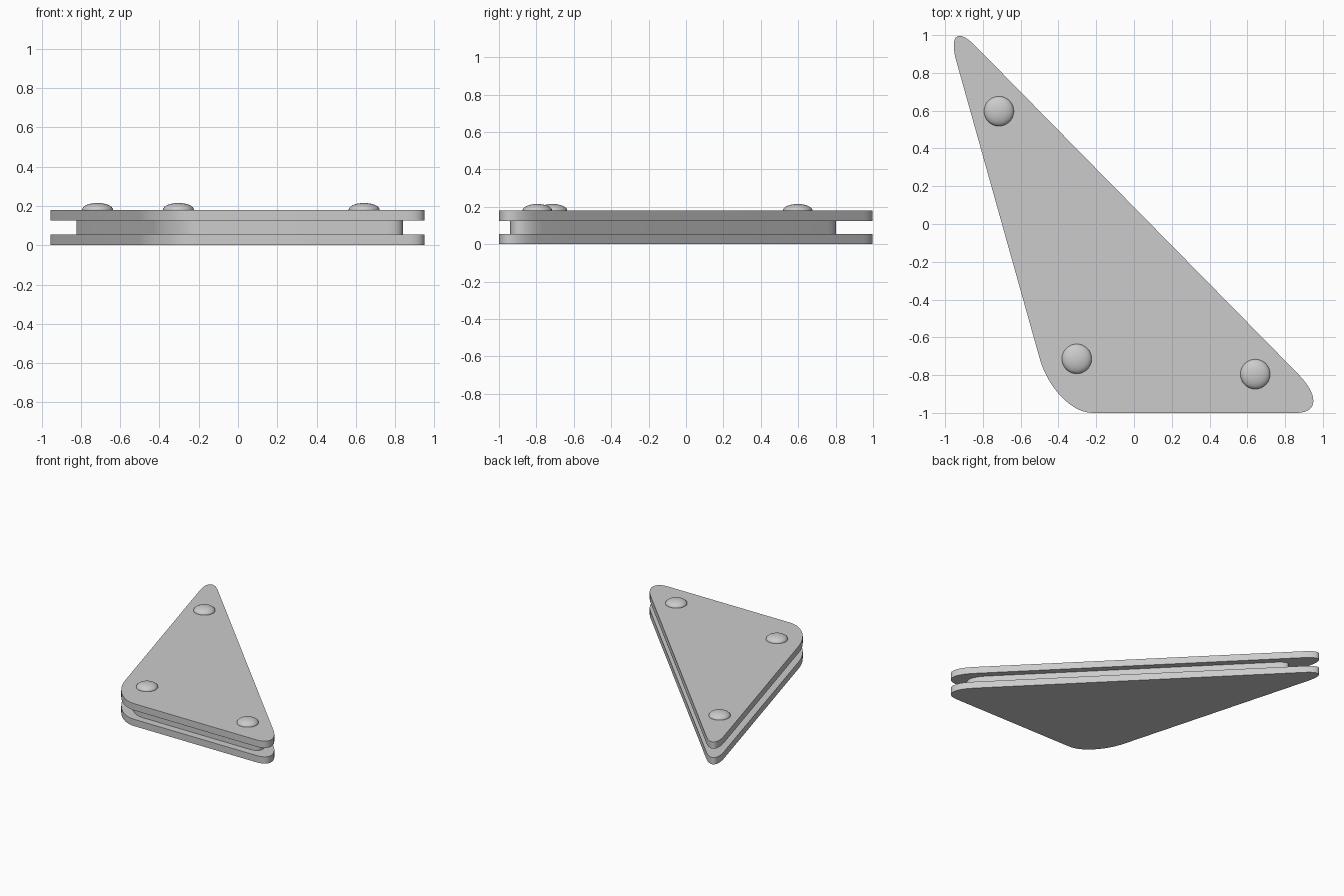
import bpy, bmesh, math
from mathutils import Vector

if "Cube" in bpy.data.objects:
    bpy.data.objects.remove(bpy.data.objects["Cube"])

# Sharp corner, where the rounding starts and where it ends (counter-clockwise)
CORNERS = [
    ((-0.419, -1.0), (-0.50, -0.71), (-0.22, -1.0)),
    ((1.07, -1.0), (0.86, -1.0), (0.87, -0.795)),
    ((-1.0115, 1.117), (-0.84, 0.943), (-0.94, 0.86)),
]
STEPS = 14


def outline():
    pts = []
    for corner, start, end in CORNERS:
        c, a, d = Vector(corner), Vector(start), Vector(end)
        p, q = a.lerp(c, 0.55), d.lerp(c, 0.55)
        for i in range(STEPS + 1):
            t = i / STEPS
            s = 1 - t
            pts.append(a * s**3 + p * 3 * s * s * t + q * 3 * s * t * t + d * t**3)
    return pts


def finish(bm, name):
    bmesh.ops.recalc_face_normals(bm, faces=bm.faces)
    me = bpy.data.meshes.new(name)
    bm.to_mesh(me)
    bm.free()
    ob = bpy.data.objects.new(name, me)
    bpy.context.collection.objects.link(ob)
    bpy.ops.object.select_all(action='DESELECT')
    bpy.context.view_layer.objects.active = ob
    ob.select_set(True)
    bpy.ops.object.shade_smooth_by_angle(angle=math.radians(35))


def plate(name, z0, z1, scale=1.0, shift=(0, 0)):
    bm = bmesh.new()
    face = bm.faces.new([bm.verts.new((p.x * scale + shift[0], p.y * scale + shift[1], z0))
                         for p in outline()])
    ext = bmesh.ops.extrude_face_region(bm, geom=[face], use_keep_orig=True)
    top = [v for v in ext["geom"] if isinstance(v, bmesh.types.BMVert)]
    bmesh.ops.translate(bm, verts=top, vec=(0, 0, z1 - z0))
    finish(bm, name)


# Two outer plates with a smaller spacer between them
plate("bottom_plate", 0.0, 0.054)
plate("spacer_plate", 0.054, 0.125, 0.873, (0.01, -0.068))
plate("top_plate", 0.125, 0.179)

# Domed rivet heads, one near each corner
for i, (x, y) in enumerate([(-0.715, 0.597), (-0.303, -0.714), (0.642, -0.795)]):
    bm = bmesh.new()
    bmesh.ops.create_uvsphere(bm, u_segments=32, v_segments=16, radius=1.0)
    bmesh.ops.scale(bm, verts=bm.verts, vec=(0.079, 0.079, 0.035))
    bmesh.ops.translate(bm, verts=bm.verts, vec=(x, y, 0.18))
    finish(bm, f"rivet_head_{i + 1}")
